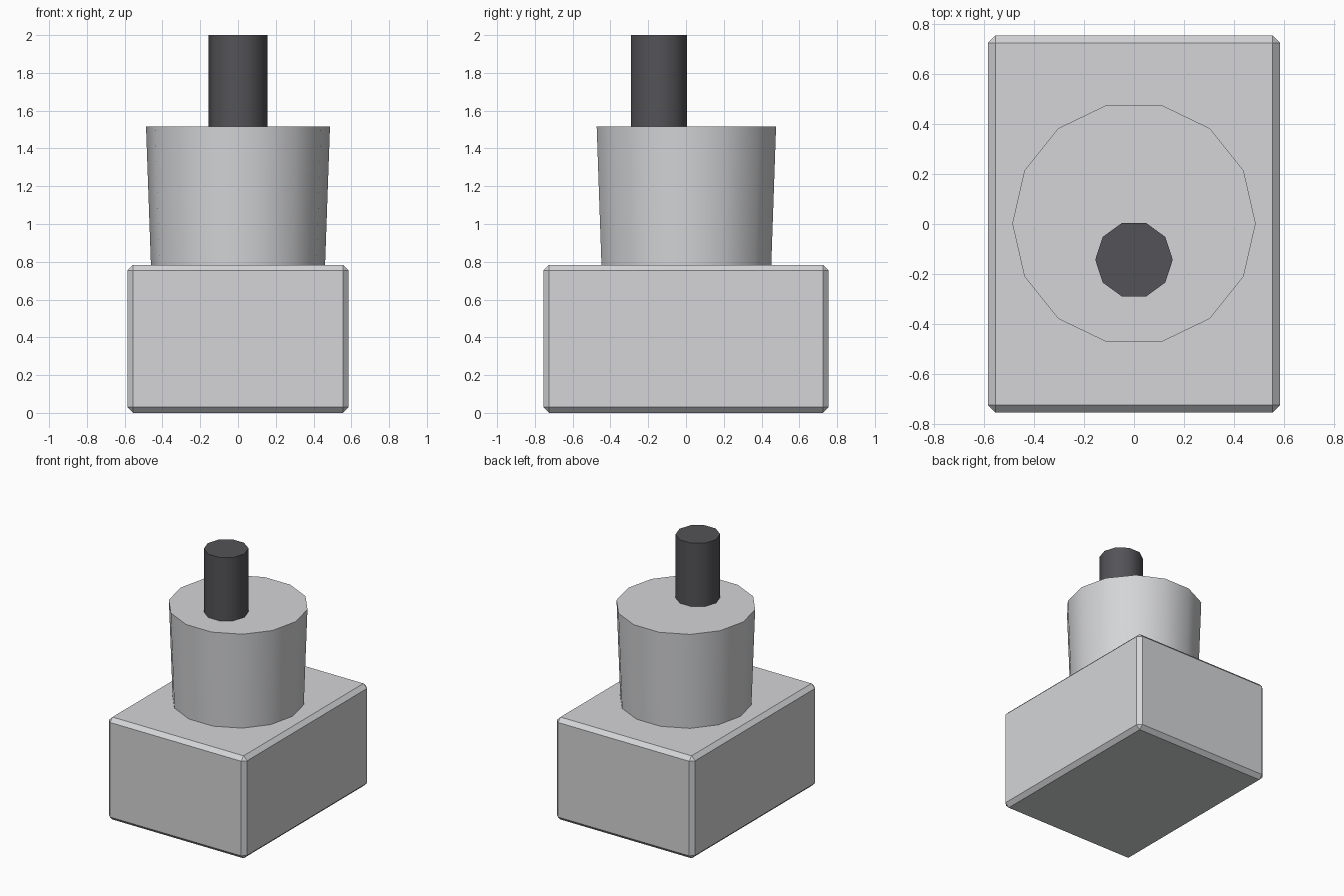
import bpy
import math

default_cube = bpy.data.objects.get("Cube")
if default_cube:
    bpy.data.objects.remove(default_cube, do_unlink=True)


def make_material(name, color):
    mat = bpy.data.materials.new(name)
    mat.use_nodes = True
    mat.diffuse_color = color
    mat.node_tree.nodes["Principled BSDF"].inputs["Base Color"].default_value = color
    return mat


light_grey = make_material("light grey", (0.66, 0.665, 0.68, 1))
dark_grey = make_material("dark grey", (0.088, 0.086, 0.095, 1))


def make_cylinder(name, sides, r_bottom, r_top, y, z_bottom, z_top, mat):
    """Upright tapered cylinder with a corner on the x axis and smooth sides."""
    bpy.ops.mesh.primitive_cone_add(
        vertices=sides, radius1=r_bottom, radius2=r_top, depth=z_top - z_bottom,
        location=(0, y, (z_bottom + z_top) / 2), rotation=(0, 0, math.pi / 2))
    obj = bpy.context.object
    obj.name = name
    obj.data.materials.append(mat)
    bpy.ops.object.transform_apply(location=False, rotation=True, scale=True)
    bpy.ops.object.shade_smooth_by_angle(angle=math.radians(50))
    return obj


# Chamfered base block
bpy.ops.mesh.primitive_cube_add(size=1, location=(0, 0, 0.392))
base = bpy.context.object
base.name = "base_block"
base.scale = (1.17, 1.51, 0.784)
bpy.ops.object.transform_apply(location=False, rotation=False, scale=True)
base.data.materials.append(light_grey)
bevel = base.modifiers.new("chamfer", 'BEVEL')
bevel.width = 0.03
bevel.segments = 1

# Tapered drum and the off-centre post on it
make_cylinder("drum", 14, 0.461, 0.487, 0.002, 0.784, 1.515, light_grey)
make_cylinder("post", 10, 0.155, 0.155, -0.143, 1.515, 2.0, dark_grey)
